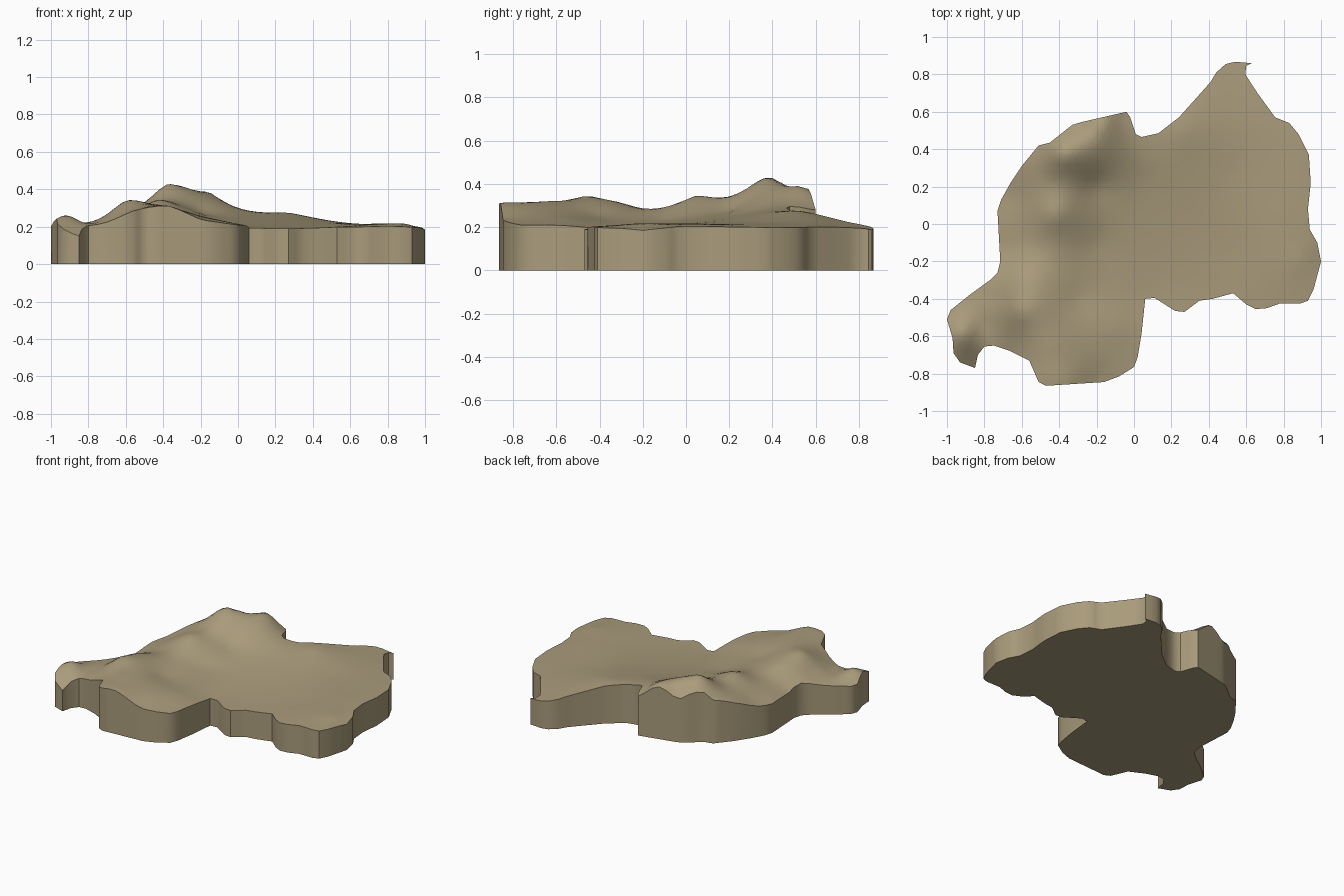
import bpy, bmesh, math
from mathutils import Vector
from mathutils.geometry import delaunay_2d_cdt

if "Cube" in bpy.data.objects:
    bpy.data.objects.remove(bpy.data.objects["Cube"])

# Coastline of the slab, anticlockwise from the western tip
COAST = [(-1, -.51), (-.97, -.61), (-.965, -.69), (-.93, -.74), (-.85, -.77), (-.835, -.7), (-.8, -.655),
         (-.75, -.65), (-.66, -.68), (-.56, -.73), (-.51, -.845), (-.47, -.865), (-.16, -.845), (-.08, -.815),
         (0, -.765), (.02, -.71), (.04, -.59), (.06, -.4), (.11, -.395), (.22, -.465), (.27, -.47), (.35, -.41),
         (.42, -.4), (.53, -.37), (.6, -.43), (.65, -.455), (.71, -.45), (.78, -.425), (.89, -.425), (.93, -.41),
         (.96, -.35), (1, -.2), (.98, -.1), (.94, -.03), (.93, .08), (.945, .22), (.935, .37), (.88, .48),
         (.83, .54), (.755, .57), (.66, .7), (.595, .8), (.6, .845), (.63, .86), (.54, .867), (.49, .855),
         (.44, .81), (.41, .76), (.33, .67), (.24, .57), (.13, .485), (.04, .465), (.01, .48), (-.02, .57),
         (-.04, .6), (-.28, .545), (-.33, .53), (-.45, .435), (-.51, .42), (-.6, .31), (-.66, .22), (-.71, .13),
         (-.73, .07), (-.715, -.2), (-.73, -.26), (-.77, -.3), (-.88, -.38), (-.98, -.46)]

# Spot heights (x, y, z): western ridge, northern peak, low eastern plateau
SPOTS = [(-1, -.51, .2), (-.92, -.58, .265), (-.95, -.7, .21), (-.85, -.77, .15), (-.8, -.55, .215),
         (-.68, -.68, .23), (-.72, -.4, .25), (-.6, -.46, .34), (-.58, -.3, .31), (-.5, -.85, .3),
         (-.37, -.86, .31), (-.2, -.85, .24), (0, -.76, .21), (-.45, -.65, .32), (-.3, -.4, .25),
         (-.71, -.15, .21), (-.5, -.12, .28), (-.42, .05, .345), (-.42, .22, .34), (-.65, .15, .23),
         (-.51, .42, .31), (-.38, .38, .43), (-.29, .46, .395), (-.31, .54, .31), (-.17, .55, .385),
         (-.04, .6, .28), (0, .46, .3), (-.2, .2, .28), (-.2, -.1, .235), (.05, .25, .26), (.05, -.4, .195),
         (.27, .5, .275), (.3, .1, .225), (.3, -.45, .19), (.55, .3, .22), (.55, -.15, .205), (.55, .64, .215),
         (.58, .87, .19), (.8, .05, .215), (.9, .42, .2), (.9, -.2, .215), (.9, -.42, .2), (1, -.2, .185),
         (-.1, -.55, .235)]


def solve(a, b):
    """Gaussian elimination with pivoting."""
    n = len(b)
    m = [row[:] + [v] for row, v in zip(a, b)]
    for i in range(n):
        p = max(range(i, n), key=lambda r: abs(m[r][i]))
        m[i], m[p] = m[p], m[i]
        for r in range(n):
            if r != i:
                f = m[r][i] / m[i][i]
                m[r] = [u - f * v for u, v in zip(m[r], m[i])]
    return [m[i][n] / m[i][i] for i in range(n)]


def kernel(x, y, s):
    return math.sqrt((x - s[0]) ** 2 + (y - s[1]) ** 2 + .001)


weights = solve([[kernel(p[0], p[1], s) for s in SPOTS] for p in SPOTS], [s[2] - .22 for s in SPOTS])


def height(x, y):
    return .22 + sum(w * kernel(x, y, s) for w, s in zip(weights, SPOTS))


# Coastline subdivided, plus an interior grid, triangulated together
pts = []
for i, a in enumerate(COAST):
    a, b = Vector(a), Vector(COAST[(i + 1) % len(COAST)])
    n = max(1, round((b - a).length / .05))
    pts += [a.lerp(b, k / n) for k in range(n)]
ring = list(range(len(pts)))
STEP = .04
for i in range(-25, 26):
    for j in range(-22, 23):
        q = Vector(((i + .5 * (j % 2)) * STEP, j * STEP))
        if min((q - pts[k]).length for k in ring) > .02:
            pts.append(q)
verts, _, faces, *_ = delaunay_2d_cdt(pts, [], [ring], 1, 1e-5)

# Terrain surface
bm = bmesh.new()
vs = [bm.verts.new((v.x, v.y, height(v.x, v.y))) for v in verts]
for f in faces:
    bm.faces.new([vs[i] for i in f])
bmesh.ops.delete(bm, geom=[v for v in bm.verts if not v.link_faces], context='VERTS')

# Vertical cliff and flat underside
rim = [e for e in bm.edges if e.is_boundary]
out = bmesh.ops.extrude_edge_only(bm, edges=rim)["geom"]
for v in out:
    if isinstance(v, bmesh.types.BMVert):
        v.co.z = 0
bmesh.ops.holes_fill(bm, edges=[e for e in bm.edges if e.is_boundary], sides=0)
bmesh.ops.recalc_face_normals(bm, faces=bm.faces)

mesh = bpy.data.meshes.new("terrain_slab")
bm.to_mesh(mesh)
bm.free()
slab = bpy.data.objects.new("terrain_slab", mesh)
bpy.context.collection.objects.link(slab)
earth = bpy.data.materials.new("sandy_earth")
earth.diffuse_color = (.40, .33, .20, 1)
earth.use_nodes = True
earth.node_tree.nodes["Principled BSDF"].inputs["Base Color"].default_value = earth.diffuse_color
mesh.materials.append(earth)

bpy.context.view_layer.objects.active = slab
slab.select_set(True)
bpy.ops.object.shade_smooth_by_angle(angle=math.radians(40))
